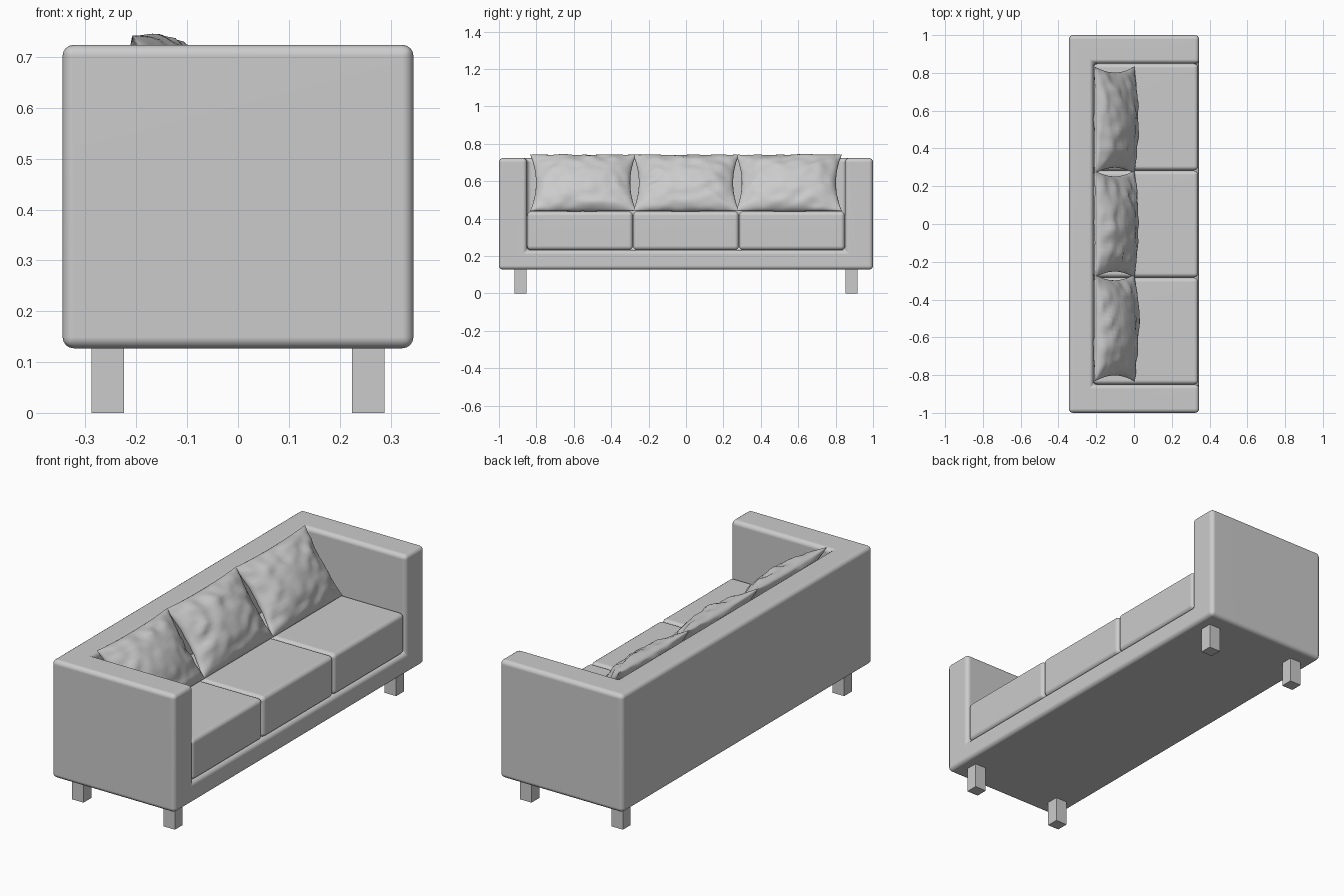
import bpy, bmesh, math
from mathutils import Vector, noise

if "Cube" in bpy.data.objects:
    bpy.data.objects.remove(bpy.data.objects["Cube"])

grey = bpy.data.materials.new("light grey")
grey.diffuse_color = (0.6, 0.6, 0.6, 1)
grey.use_nodes = True
grey.node_tree.nodes["Principled BSDF"].inputs["Base Color"].default_value = grey.diffuse_color


def finish(name, bm, smooth=True, weighted=False):
    bmesh.ops.recalc_face_normals(bm, faces=bm.faces[:])
    me = bpy.data.meshes.new(name)
    bm.to_mesh(me)
    bm.free()
    me.materials.append(grey)
    ob = bpy.data.objects.new(name, me)
    bpy.context.collection.objects.link(ob)
    if smooth:
        me.polygons.foreach_set("use_smooth", [True] * len(me.polygons))
        me.set_sharp_from_angle(angle=math.radians(50))
    if weighted:
        mod = ob.modifiers.new("flat panels", "WEIGHTED_NORMAL")
        mod.keep_sharp = True
    return ob


def box(name, lo, hi, radius=0.0):
    bm = bmesh.new()
    bmesh.ops.create_cube(bm, size=1)
    for v in bm.verts:
        v.co = Vector([lo[i] if v.co[i] < 0 else hi[i] for i in range(3)])
    if radius:
        bmesh.ops.bevel(bm, geom=bm.edges[:], offset=radius, segments=4,
                        profile=0.5, affect='EDGES')
    return finish(name, bm, radius > 0, radius > 0)


# Frame: base, back and both arms as one rounded shell
X, XI, Y, YI = 0.345, -0.215, 1.0, 0.85
ZB, ZI, ZT = 0.127, 0.232, 0.724
bm = bmesh.new()


def rect(x, y, z0, z1):
    return [bm.verts.new((x, a, b)) for a, b in
            ((-y, z0), (y, z0), (y, z1), (-y, z1))]


F, B = rect(X, Y, ZB, ZT), rect(-X, Y, ZB, ZT)      # outer front / back
G, C = rect(X, YI, ZI, ZT), rect(XI, YI, ZI, ZT)    # cavity front / back
for f in ((F[0], F[1], F[2], G[2], G[1], G[0], G[3], F[3]), B, C,
          (F[0], F[1], B[1], B[0]), (F[1], F[2], B[2], B[1]),
          (F[0], F[3], B[3], B[0]), (G[0], G[1], C[1], C[0]),
          (G[1], G[2], C[2], C[1]), (G[0], G[3], C[3], C[0]),
          (F[3], G[3], C[3], C[2], G[2], F[2], B[2], B[3])):
    bm.faces.new(f)
bmesh.ops.recalc_face_normals(bm, faces=bm.faces[:])
bmesh.ops.bevel(bm, geom=bm.edges[:], offset=0.022, segments=4,
                profile=0.5, affect='EDGES')
finish("sofa_frame", bm, weighted=True)


# Back pillow: two puffed grids welded at a pinched rim, leaning on the back
def pillow(name, cy, seed):
    bm = bmesh.new()
    nu, nv = 36, 26
    up = Vector((-0.21, 0, 0.30)).normalized()
    out = Vector((up.z, 0, -up.x))
    centre = Vector((-0.103, cy, 0.592))
    for side, thick in ((1, 0.085), (-1, 0.05)):
        grid = []
        for j in range(nv + 1):
            v = -math.cos(math.pi * j / nv)
            row = []
            for i in range(nu + 1):
                u = -math.cos(math.pi * i / nu)
                puff = math.sqrt(max(0, (1 - u * u) * (1 - v * v)))
                rim = max(abs(u), abs(v))
                wob = noise.noise(Vector((u * 4 + seed * 7, v * 4, side * 3)))
                h = side * puff * (thick + wob * 0.035 * rim)
                y = 0.283 * u * (1 - 0.11 * (1 - v * v))
                s = 0.183 * v * (1 - (0.05 if v > 0 else 0) * (1 - u * u))
                row.append(bm.verts.new(centre + out * h + up * s
                                        + Vector((0, y, 0))))
            grid.append(row)
        for j in range(nv):
            for i in range(nu):
                bm.faces.new((grid[j][i], grid[j][i + 1],
                              grid[j + 1][i + 1], grid[j + 1][i]))
    bmesh.ops.remove_doubles(bm, verts=bm.verts[:], dist=0.0001)
    finish(name, bm)


# Seat cushions and back pillows
W = 2 * YI / 3
for k in (-1, 0, 1):
    c = k * W
    box(f"seat_cushion_{k + 2}", (XI, c - W / 2 + 0.001, ZI),
        (0.34, c + W / 2 - 0.001, 0.439), 0.022)
    pillow(f"back_pillow_{k + 2}", k * 0.55, k + 2)

# Square legs
for sx, xn in ((1, "front"), (-1, "rear")):
    for sy, yn in ((1, "left"), (-1, "right")):
        x, y = sx * 0.256, sy * 0.885
        box(f"{xn}_{yn}_leg", (x - 0.032, y - 0.031, 0),
            (x + 0.032, y + 0.031, ZB + 0.01))
